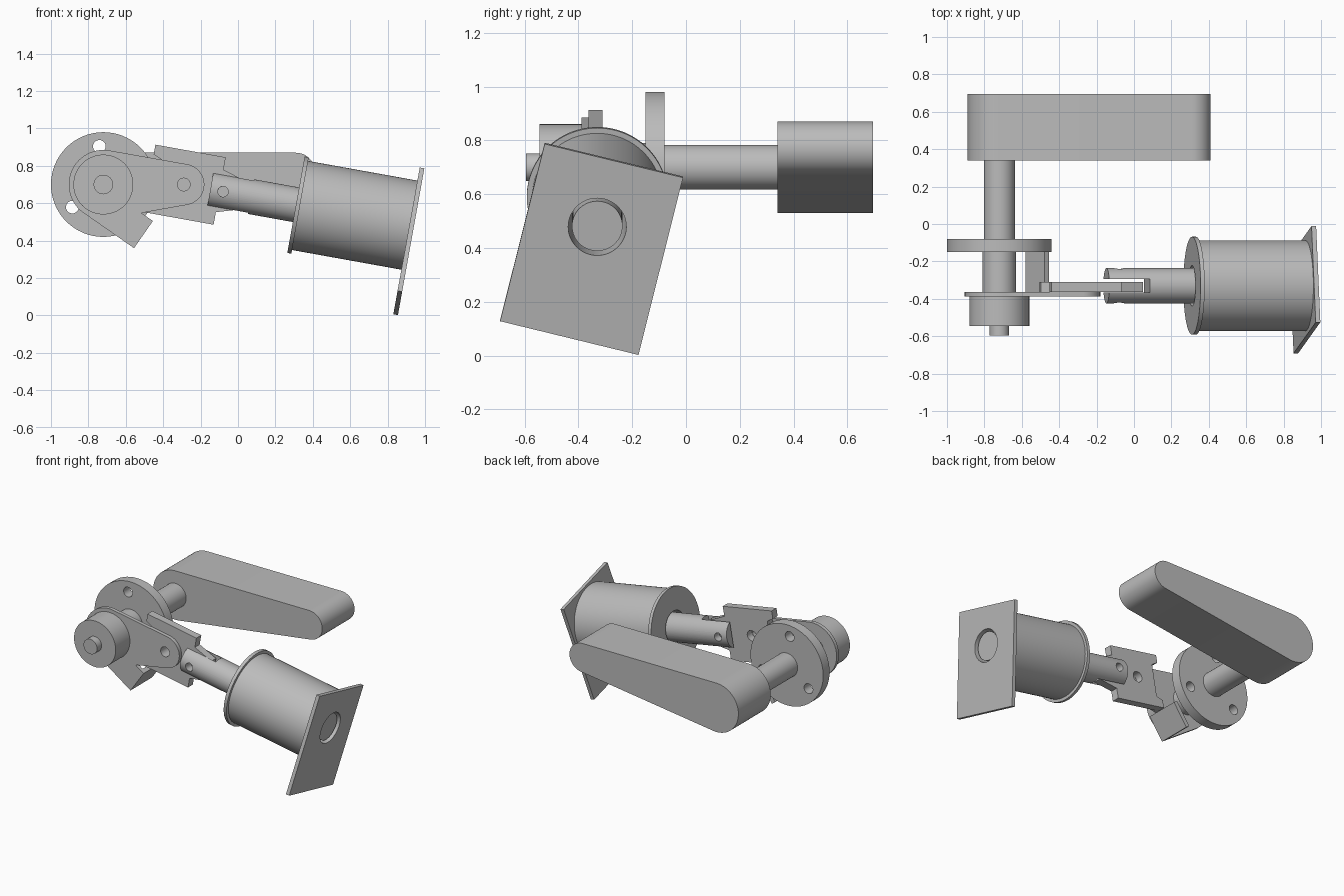
import bpy, bmesh
from math import pi, cos, sin, acos, atan2, radians
from mathutils import Matrix, Vector

cube = bpy.data.objects.get("Cube")
if cube:
    bpy.data.objects.remove(cube, do_unlink=True)

grey = bpy.data.materials.new("plain grey metal")
grey.use_nodes = True
GREY = (0.5, 0.5, 0.5, 1)
grey.diffuse_color = GREY
grey.node_tree.nodes["Principled BSDF"].inputs["Base Color"].default_value = GREY

TILT = radians(10.2)
# Front frame: profile in x/z, depth towards the viewer (-y)
FRONT = Matrix.Rotation(pi / 2, 4, 'X')
# Plunger frame: profile across the tilted axis, depth along it
AXIS = Matrix(((0, sin(TILT), cos(TILT), 0.31),
               (1, 0, 0, -0.33),
               (0, cos(TILT), -sin(TILT), 0.592),
               (0, 0, 0, 1)))


def arc(c, r, a0, a1, n):
    return [(c[0] + r * cos(a0 + (a1 - a0) * i / n),
             c[1] + r * sin(a0 + (a1 - a0) * i / n)) for i in range(n + 1)]


def circle(c, r, n=64):
    return arc(c, r, 0, 2 * pi, n)[:-1]


def capsule(c1, r1, c2, r2):
    """Outline round two circles joined by tangents."""
    d = Vector(c2) - Vector(c1)
    phi, t = atan2(d.y, d.x), acos((r1 - r2) / d.length)
    return arc(c2, r2, phi - t, phi + t, 24) + arc(c1, r1, phi + t, phi + 2 * pi - t, 32)


def turned(points, c, angle):
    return [(c[0] + x * cos(angle) - y * sin(angle),
             c[1] + x * sin(angle) + y * cos(angle)) for x, y in points]


def solid(name, loops, lo, hi, frame=FRONT):
    """Extrude an outline with holes from depth lo to hi."""
    curve = bpy.data.curves.new(name, 'CURVE')
    curve.dimensions = '2D'
    curve.fill_mode = 'BOTH'
    curve.extrude = (hi - lo) / 2
    for loop in loops:
        spline = curve.splines.new('POLY')
        spline.points.add(len(loop) - 1)
        for p, (x, y) in zip(spline.points, loop):
            p.co = (x, y, 0, 1)
        spline.use_cyclic_u = True
    temp = bpy.data.objects.new(name + "_outline", curve)
    bpy.context.collection.objects.link(temp)
    bpy.context.view_layer.update()
    mesh = bpy.data.meshes.new_from_object(temp.evaluated_get(bpy.context.evaluated_depsgraph_get()))
    bpy.data.objects.remove(temp, do_unlink=True)
    bm = bmesh.new()
    bm.from_mesh(mesh)
    bmesh.ops.remove_doubles(bm, verts=bm.verts, dist=1e-5)
    bm.transform(frame @ Matrix.Translation((0, 0, (lo + hi) / 2)))
    bmesh.ops.recalc_face_normals(bm, faces=bm.faces)
    bm.to_mesh(mesh)
    bm.free()
    mesh.name = name
    mesh.materials.clear()
    mesh.materials.append(grey)
    ob = bpy.data.objects.new(name, mesh)
    bpy.context.collection.objects.link(ob)
    return ob


def cut(ob, cutter):
    mod = ob.modifiers.new("cut", 'BOOLEAN')
    mod.operation = 'DIFFERENCE'
    mod.solver = 'EXACT'
    mod.object = cutter
    bpy.context.view_layer.objects.active = ob
    bpy.ops.object.modifier_apply(modifier=mod.name)
    bpy.data.objects.remove(cutter, do_unlink=True)


HUB = (-0.72, 0.70)
PIVOT = (-0.29, 0.70)
parts = []

# Handle and shaft
parts.append(solid("handle", [capsule(HUB, 0.17, (0.31, 0.77), 0.10)], -0.695, -0.34))
parts.append(solid("handle_shaft", [circle(HUB, 0.083)], -0.34, 0.10))
parts.append(solid("inner_shaft", [circle(HUB, 0.09)], 0.13, 0.365))

# Mounting flange with three bolt holes
holes = [circle((HUB[0] + 0.205 * cos(a), HUB[1] + 0.205 * sin(a)), 0.034, 32)
         for a in (radians(96 + 120 * i) for i in range(3))]
parts.append(solid("mounting_flange", [circle(HUB, 0.28)] + holes, 0.08, 0.15))

# Lever plate with a side lobe and bent tab
tangent = acos((0.185 - 0.11) / 0.43)
lobe = [(HUB[0] + x, HUB[1] + z) for x, z in ((0.164, -0.34), (0.265, -0.195), (0.203, -0.152))]
outline = arc(PIVOT, 0.11, -tangent, tangent, 24) + arc(HUB, 0.185, tangent, radians(235), 32) + lobe
parts.append(solid("lever_plate", [outline, circle(PIVOT, 0.034, 32)], 0.363, 0.388))
low, high = Vector(lobe[0]), Vector(lobe[1])
inset = Vector((-0.819, 0.574)) * 0.03
parts.append(solid("lever_tab", [[low, high, high + inset, low + inset]], 0.15, 0.364))

# Front boss and spindle stub
parts.append(solid("front_boss", [circle(HUB, 0.16)], 0.387, 0.545))
parts.append(solid("spindle_stub", [circle(HUB, 0.052)], 0.545, 0.595))

# Link: notched block with a tapered tongue
half = [(0.33, 0.075), (0.195, 0.115), (0.195, 0.183), (-0.187, 0.183), (-0.187, 0.13), (-0.14, 0.11)]
profile = half + [(x, -y) for x, y in reversed(half)]
link_holes = [circle(PIVOT, 0.036, 32), turned(circle((0.214, 0), 0.028, 32), PIVOT, -TILT)]
parts.append(solid("link_plate", [turned(profile, PIVOT, -TILT)] + link_holes, 0.31, 0.363))

# Plunger rod with fork slot and pin hole
O = (0, 0)
rod = solid("plunger_rod", [circle(O, 0.094)], -0.465, 0.625, AXIS)
slot = [(-0.035, -0.2), (0.037, -0.2), (0.037, 0.2), (-0.035, 0.2)]
cut(rod, solid("slot_cutter", [slot], -0.6, -0.245, AXIS))
cut(rod, solid("pin_cutter", [circle((-0.08, 0.662), 0.028, 32)], 0.1, 0.6))
parts.append(rod)

# Coil body, its rim and the base plate
bore = circle(O, 0.108)
parts.append(solid("coil_rim", [circle(O, 0.262), bore], 0, 0.022, AXIS))
parts.append(solid("coil_body", [circle(O, 0.242), bore], 0.022, 0.616, AXIS))
base = [(-0.265, -0.433), (0.265, -0.433), (0.265, 0.257), (-0.265, 0.257)]
parts.append(solid("base_plate", [turned(base, O, radians(-13.9)), bore], 0.616, 0.641, AXIS))

# Smooth round sides, keep edges sharp
bpy.ops.object.select_all(action='DESELECT')
for ob in parts:
    ob.select_set(True)
bpy.context.view_layer.objects.active = parts[0]
bpy.ops.object.shade_smooth_by_angle(angle=radians(30))
